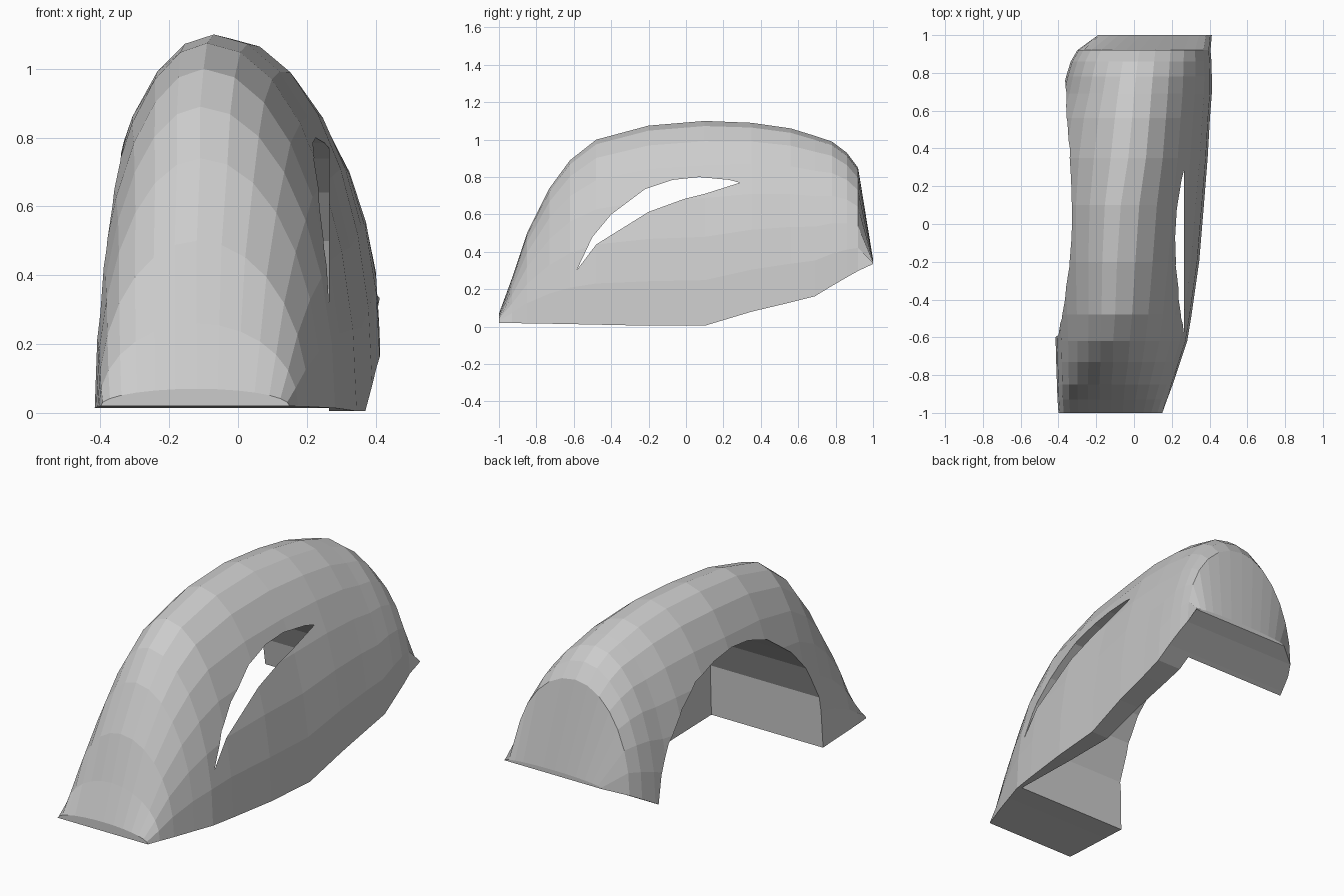
import bpy, bmesh, math

if "Cube" in bpy.data.objects:
    bpy.data.objects.remove(bpy.data.objects["Cube"])

mat = bpy.data.materials.new("plain grey")
mat.diffuse_color = (0.6, 0.6, 0.6, 1)
mat.use_nodes = True
mat.node_tree.nodes["Principled BSDF"].inputs["Base Color"].default_value = mat.diffuse_color


def make_object(name, bm):
    bmesh.ops.recalc_face_normals(bm, faces=bm.faces)
    mesh = bpy.data.meshes.new(name)
    bm.to_mesh(mesh)
    bm.free()
    mesh.materials.append(mat)
    ob = bpy.data.objects.new(name, mesh)
    bpy.context.collection.objects.link(ob)
    return ob


def loft(rings):
    bm = bmesh.new()
    loops = [[bm.verts.new(p) for p in ring] for ring in rings]
    n = len(loops[0])
    for a, b in zip(loops, loops[1:]):
        for i in range(n):
            j = (i + 1) % n
            bm.faces.new((a[i], a[j], b[j], b[i]))
    bm.faces.new(loops[0])
    bm.faces.new(loops[-1][::-1])
    return bm


# Domed cross-sections: y, bottom z, top z, left x, ridge x, right x
sections = [
    (-1.00, 0.020, 0.07, -0.400, -0.12, 0.150),
    (-0.93, 0.019, 0.26, -0.405, -0.12, 0.175),
    (-0.85, 0.018, 0.50, -0.408, -0.12, 0.205),
    (-0.73, 0.016, 0.74, -0.412, -0.11, 0.245),
    (-0.62, 0.014, 0.89, -0.415, -0.11, 0.282),
    (-0.48, 0.011, 1.00, -0.425, -0.10, 0.305),
    (-0.20, 0.005, 1.075, -0.44, -0.09, 0.345),
    (0.10, 0.005, 1.10, -0.45, -0.07, 0.370),
    (0.35, 0.080, 1.09, -0.45, -0.03, 0.390),
    (0.56, 0.130, 1.06, -0.42, -0.01, 0.402),
    (0.69, 0.163, 1.02, -0.38, 0.00, 0.412),
    (0.78, 0.218, 0.99, -0.36, 0.01, 0.412),
    (0.86, 0.264, 0.93, -0.335, 0.02, 0.410),
    (0.92, 0.298, 0.85, -0.30, 0.03, 0.405),
    (1.00, 0.335, 0.36, -0.19, 0.10, 0.412),
]
STEPS = 14


def dome(y, zb, zt, xl, xr, xe):
    ring = []
    for i in range(STEPS + 1):
        t = math.pi * i / STEPS
        c = math.cos(t)
        half = (xe - xr) if c > 0 else (xr - xl)
        ring.append((xr + half * c, y, zb + (zt - zb) * math.sin(t)))
    return ring


# Curved solid shell with its outer side wall
arch = make_object("arch_cover", loft([dome(*s) for s in sections]))

# Arched hollow, open on the left and stopping at the inside of the side wall
profile = [(-0.60, -0.2), (-0.60, 0.02), (-0.59, 0.29), (-0.50, 0.48),
           (-0.40, 0.60), (-0.22, 0.735), (-0.07, 0.785), (0.07, 0.80),
           (0.23, 0.785), (0.40, 0.74), (0.54, 0.64), (0.66, 0.50),
           (0.73, 0.36), (0.76, 0.20), (0.76, -0.2)]
hollow = make_object("hollow_cutter",
                     loft([[(x, y, z) for y, z in profile] for x in (-1, 0.265)]))

cut = arch.modifiers.new("hollow", 'BOOLEAN')
cut.operation = 'DIFFERENCE'
cut.solver = 'EXACT'
cut.object = hollow
bpy.context.view_layer.objects.active = arch
bpy.ops.object.modifier_apply(modifier=cut.name)
bpy.data.objects.remove(hollow)
